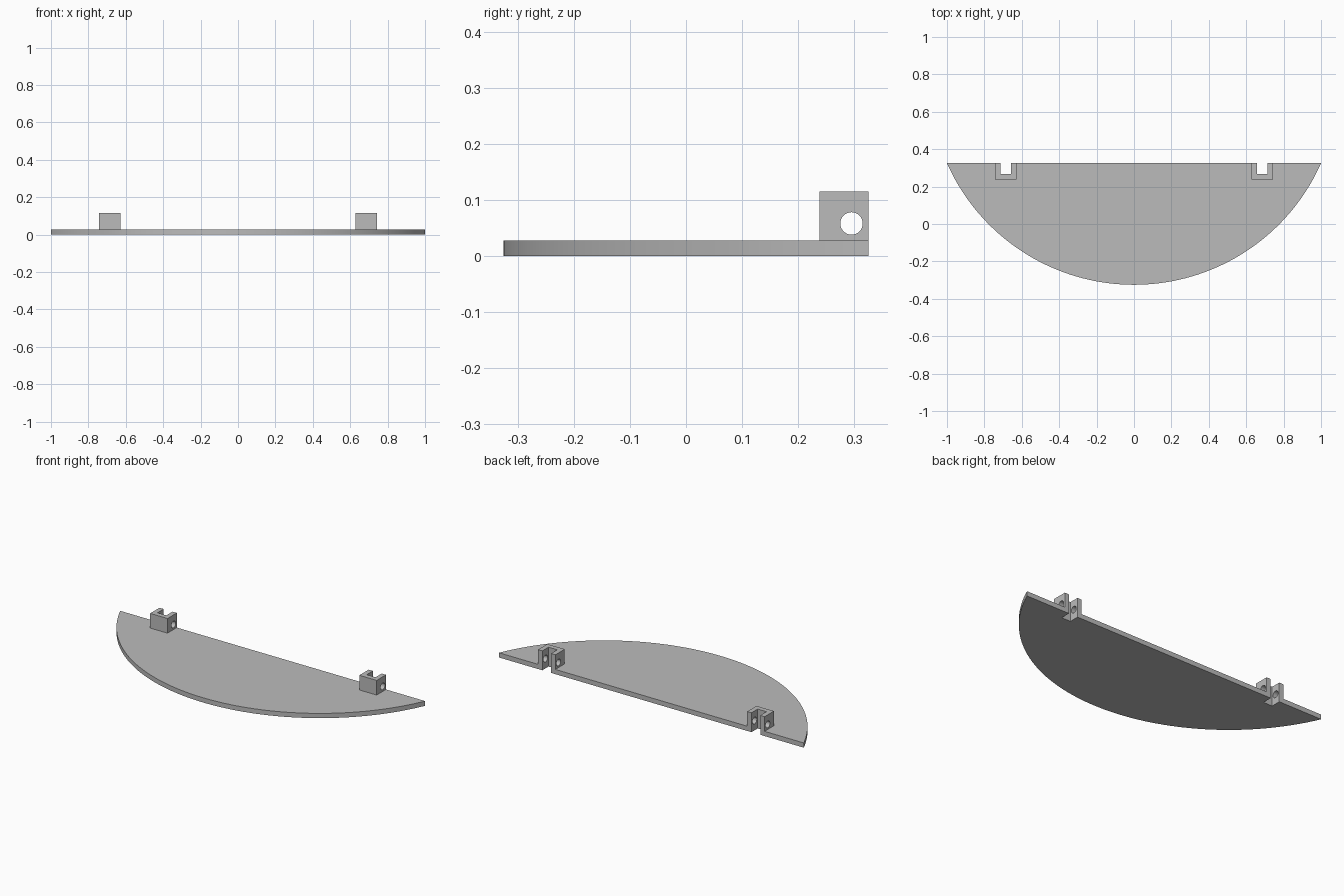
import bpy, bmesh, math

cube = bpy.data.objects.get("Cube")
if cube:
    bpy.data.objects.remove(cube, do_unlink=True)

BACK, FRONT = 0.325, -0.325
THICK, LUG_TOP = 0.028, 0.115
LUG_X, LUG_HALF, LUG_FRONT = 0.686, 0.057, 0.238
SLOT_HALF, SLOT_FRONT = 0.029, 0.267
RADIUS = (1 + (BACK - FRONT) ** 2) / (2 * (BACK - FRONT))

grey = bpy.data.materials.new("light grey")
grey.use_nodes = True
colour = (0.5, 0.5, 0.5, 1)
grey.diffuse_color = colour
grey.node_tree.nodes["Principled BSDF"].inputs["Base Color"].default_value = colour


def extrude_outline(name, points, bottom, top):
    """Solid made from a flat outline raised from bottom to top."""
    bm = bmesh.new()
    face = bm.faces.new([bm.verts.new((x, y, bottom)) for x, y in points])
    new = bmesh.ops.extrude_face_region(bm, geom=[face])["geom"]
    verts = [v for v in new if isinstance(v, bmesh.types.BMVert)]
    bmesh.ops.translate(bm, verts=verts, vec=(0, 0, top - bottom))
    bmesh.ops.recalc_face_normals(bm, faces=bm.faces)
    mesh = bpy.data.meshes.new(name)
    bm.to_mesh(mesh)
    bm.free()
    obj = bpy.data.objects.new(name, mesh)
    bpy.context.collection.objects.link(obj)
    mesh.materials.append(grey)
    return obj


def smooth(obj):
    bpy.ops.object.select_all(action='DESELECT')
    obj.select_set(True)
    bpy.context.view_layer.objects.active = obj
    bpy.ops.object.shade_smooth_by_angle(angle=math.radians(30))


def slot(cx):
    """Slot corners, running from +x to -x along the back edge."""
    a, b = cx + SLOT_HALF, cx - SLOT_HALF
    return [(a, BACK), (a, SLOT_FRONT), (b, SLOT_FRONT), (b, BACK)]


# Plate: a circular segment with two slots in its straight back edge
steps = 72
half_angle = math.asin(1 / RADIUS)
outline = []
for i in range(steps + 1):
    a = half_angle * (2 * i / steps - 1)
    outline.append((RADIUS * math.sin(a), FRONT + RADIUS * (1 - math.cos(a))))
outline += slot(LUG_X) + slot(-LUG_X)
smooth(extrude_outline("plate", outline, 0, THICK))

# Hinge lugs: U-shaped blocks around the slots, with a cross-drilled pin hole
for side, cx in (("left", LUG_X), ("right", -LUG_X)):
    x0, x1 = cx - LUG_HALF, cx + LUG_HALF
    u_shape = [(x0, BACK), (x0, LUG_FRONT), (x1, LUG_FRONT), (x1, BACK)] + slot(cx)
    lug = extrude_outline(side + "_hinge_lug", u_shape, THICK, LUG_TOP)

    bpy.ops.mesh.primitive_cylinder_add(
        vertices=32, radius=0.02, depth=0.2,
        location=(cx, 0.295, 0.058), rotation=(0, math.pi / 2, 0))
    drill = bpy.context.object
    drill.hide_render = True
    drill.data.materials.append(grey)
    hole = lug.modifiers.new("pin_hole", 'BOOLEAN')
    hole.operation, hole.solver, hole.object = 'DIFFERENCE', 'EXACT', drill
    bpy.context.view_layer.objects.active = lug
    bpy.ops.object.modifier_apply(modifier=hole.name)
    bpy.data.objects.remove(drill, do_unlink=True)
    smooth(lug)
